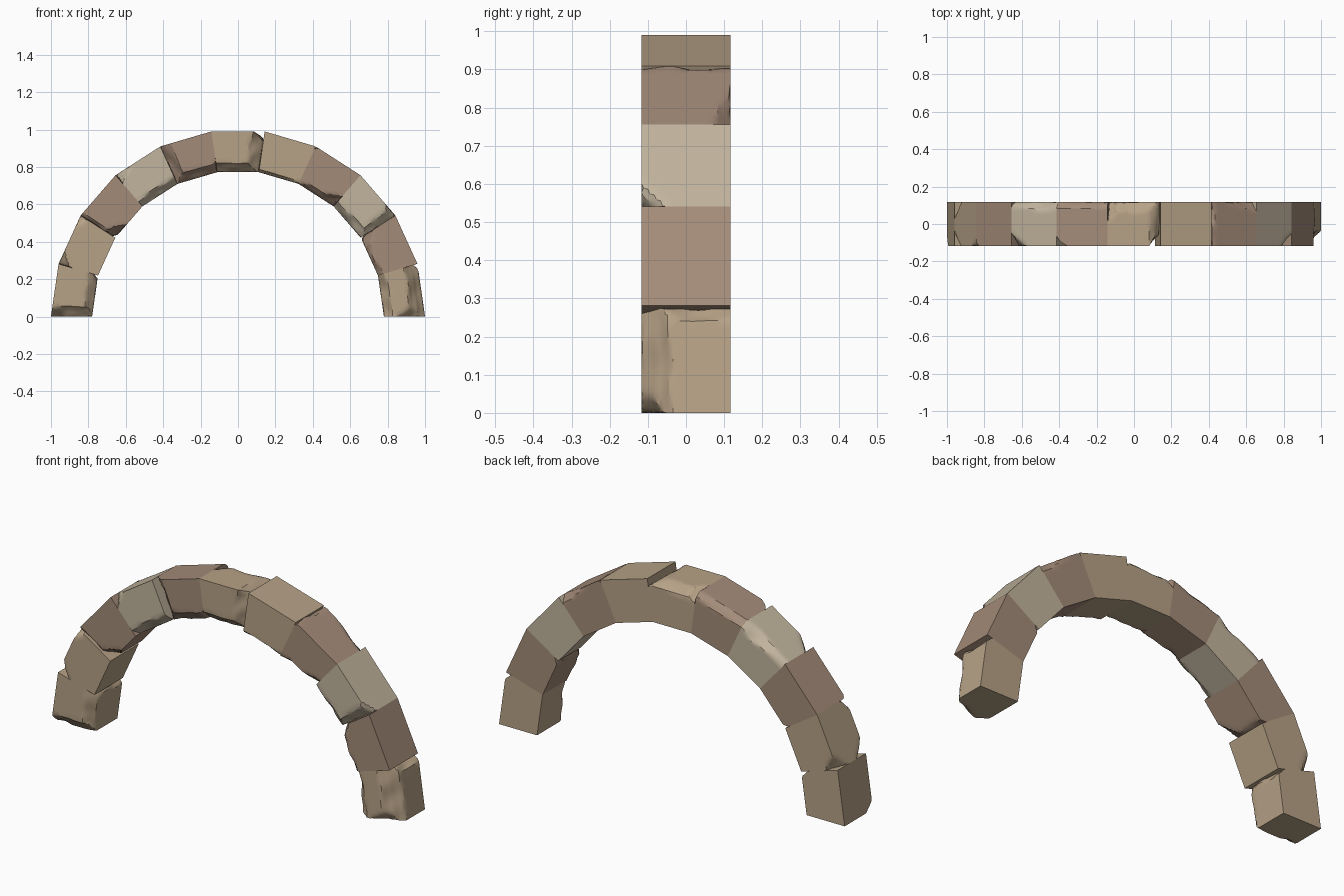
import bpy, bmesh, math
from mathutils import Vector, noise

if "Cube" in bpy.data.objects:
    bpy.data.objects.remove(bpy.data.objects["Cube"])

N = 11
HALF = math.pi / N / 2
R_IN, R_OUT, DEPTH = 0.78, 1.0, 0.117


def stone_material(name, rgb):
    m = bpy.data.materials.new(name)
    m.diffuse_color = (*rgb, 1)
    m.use_nodes = True
    m.node_tree.nodes["Principled BSDF"].inputs["Base Color"].default_value = m.diffuse_color
    return m


MATS = {
    "tan": stone_material("tan_stone", (0.47, 0.36, 0.24)),
    "brown": stone_material("brown_stone", (0.37, 0.26, 0.19)),
    "light": stone_material("light_stone", (0.54, 0.46, 0.34)),
}

# Each stone: colour and its chips. A chip is (along arc, outward, depth, limit):
# everything past that plane in the -1..1 block space is broken away.
STONES = [
    ("tan", [(0, 1, -1, 1.35), (1, 1, 0, 1.72), (0, -1, -1, 1.6), (-1, .4, -1, 1.75)]),
    ("brown", [(1, -1, -1, 2.3), (0, -1, -1, 1.75), (1, -1, 0, 1.8)]),
    ("light", [(0, -1, -1, 1.6), (-1, 0, -1, 1.7), (-1, 1, -1, 2.5)]),
    ("brown", [(-.3, -1, -1, 1.65), (-.3, 1, 1, 1.9), (1, 1, 0, 1.9)]),
    ("tan", [(0, -1, -1, 1.85)]),
    ("tan", [(-1, 0, -1, 1.5), (-1, 1, 0, 1.6), (0, 1, 1, 1.65),
             (1, 1, .5, 2.0), (0, -1, -1, 1.55)]),
    ("brown", [(1, 0, -1, 1.55), (0, -1, -1, 1.55), (0, 1, 1, 1.75), (-1, -1, -1, 2.4)]),
    ("light", [(0, 1, 1, 1.7), (0, -1, -1, 1.6), (1, 1, -1, 2.4)]),
    ("brown", [(1, -1, -1, 2.2), (1, -1, 0, 1.85), (1, 0, -1, 1.85)]),
    ("tan", [(1, 1, -1, 2.4), (1, 1, 1, 2.3), (-1, 1, -1, 2.6)]),
    ("tan", [(1, 0, -1, 1.55), (0, -1, -1, 1.6), (-1, -1, 0, 1.75)]),
]


def arch_stone(i, colour, chips):
    a = (2 * i + 1) * HALF
    out = Vector((math.cos(a), 0, math.sin(a)))
    along = Vector((-math.sin(a), 0, math.cos(a)))
    bm = bmesh.new()
    bmesh.ops.create_cube(bm, size=2)
    bmesh.ops.subdivide_edges(bm, edges=bm.edges[:], cuts=13, use_grid_fill=True)
    # break the corners and edges away with a wavy surface
    for *n, limit in chips:
        n = Vector(n)
        for v in bm.verts:
            wave = 0.16 * noise.noise(v.co * 1.3 + Vector((i * 7.3, 2.1, limit * 5)))
            over = v.co.dot(n) - limit - wave
            if over > 0:
                v.co -= n * over / n.length_squared
    # bend block space into the wedge
    for v in bm.verts:
        u, r, y = (max(-1, min(1, c)) for c in v.co)
        rad = (R_IN + R_OUT) / 2 + r * (R_OUT - R_IN) / 2
        v.co = (out * math.cos(HALF) + along * math.sin(HALF) * u) * rad
        v.co.y = y * DEPTH
    bmesh.ops.recalc_face_normals(bm, faces=bm.faces[:])
    name = "keystone" if i == N // 2 else f"arch_stone_{i + 1}"
    me = bpy.data.meshes.new(name)
    bm.to_mesh(me)
    bm.free()
    me.materials.append(MATS[colour])
    ob = bpy.data.objects.new(name, me)
    bpy.context.collection.objects.link(ob)
    bpy.context.view_layer.objects.active = ob
    ob.select_set(True)


for i, (colour, chips) in enumerate(STONES):
    arch_stone(i, colour, chips)
bpy.ops.object.shade_smooth_by_angle(angle=math.radians(28))
